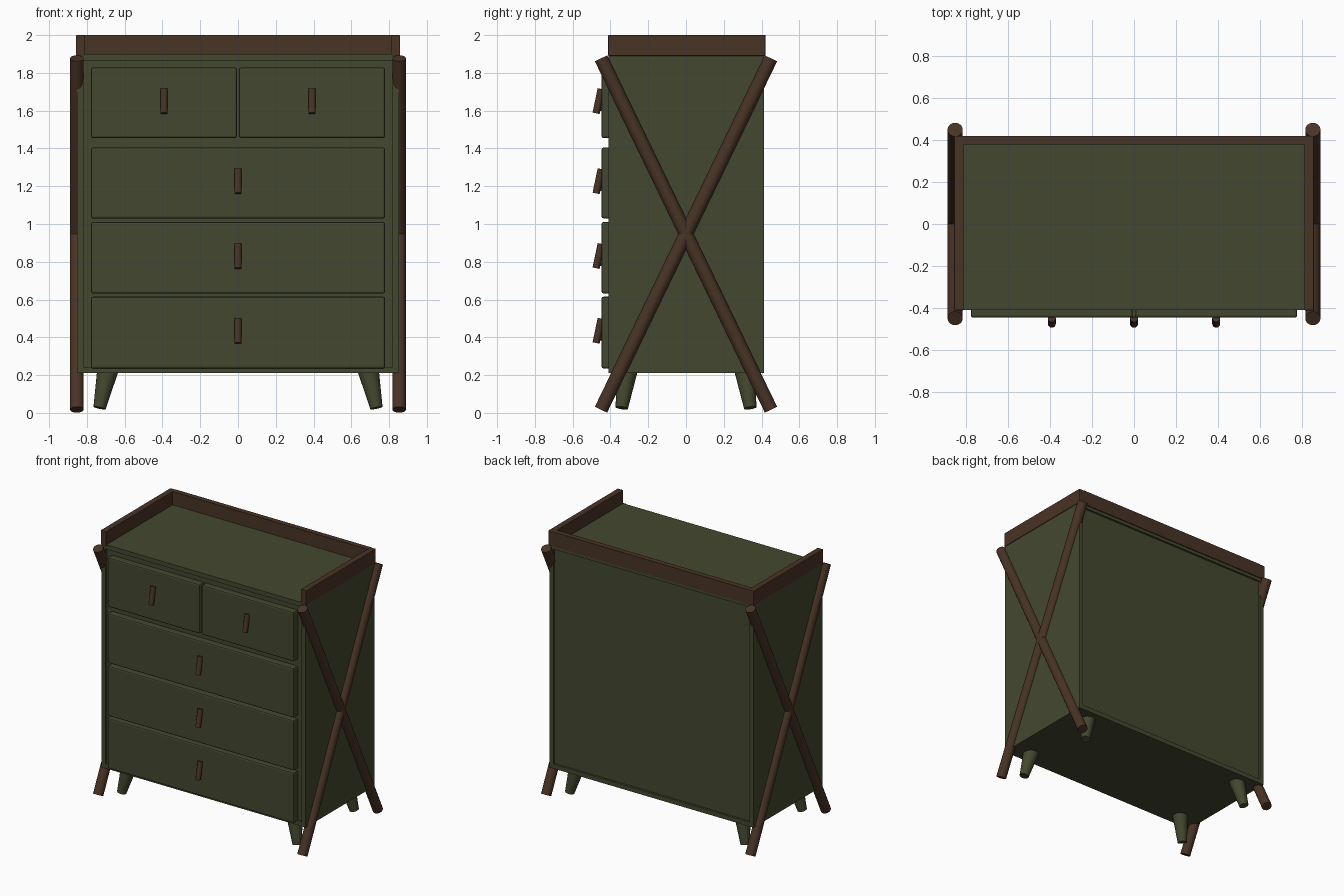
import bpy
import bmesh
from mathutils import Vector

cube = bpy.data.objects.get("Cube")
if cube:
    bpy.data.objects.remove(cube, do_unlink=True)


def make_material(name, rgb):
    mat = bpy.data.materials.new(name)
    mat.use_nodes = True
    mat.diffuse_color = (*rgb, 1)
    mat.node_tree.nodes["Principled BSDF"].inputs["Base Color"].default_value = (*rgb, 1)
    return mat


GREEN = make_material("olive_green_paint", (0.056, 0.064, 0.028))
BROWN = make_material("dark_brown_wood", (0.066, 0.033, 0.018))


def finish(name, bm, mat, bevel=0):
    mesh = bpy.data.meshes.new(name)
    bm.to_mesh(mesh)
    bm.free()
    mesh.materials.append(mat)
    obj = bpy.data.objects.new(name, mesh)
    bpy.context.collection.objects.link(obj)
    if bevel:
        mod = obj.modifiers.new("soft_edges", "BEVEL")
        mod.width = bevel
        mod.segments = 2
    return obj


def box_mesh(low, high):
    low, high = Vector(low), Vector(high)
    bm = bmesh.new()
    bmesh.ops.create_cube(bm, size=1)
    bmesh.ops.scale(bm, vec=high - low, verts=bm.verts)
    bmesh.ops.translate(bm, vec=(low + high) / 2, verts=bm.verts)
    return bm


def box(name, low, high, mat, bevel=0):
    return finish(name, box_mesh(low, high), mat, bevel)


def rod(name, start, end, r_start, r_end, mat, sides=24):
    """Round bar from start to end, with optional taper."""
    start, end = Vector(start), Vector(end)
    axis = end - start
    bm = bmesh.new()
    bmesh.ops.create_cone(bm, cap_ends=True, segments=sides, radius1=r_start,
                          radius2=r_end, depth=axis.length)
    bmesh.ops.rotate(bm, verts=bm.verts,
                     matrix=axis.to_track_quat("Z", "Y").to_matrix())
    bmesh.ops.translate(bm, vec=(start + end) / 2, verts=bm.verts)
    obj = finish(name, bm, mat)
    bpy.ops.object.select_all(action="DESELECT")
    bpy.context.view_layer.objects.active = obj
    obj.select_set(True)
    bpy.ops.object.shade_smooth_by_angle()
    return obj


# Cabinet with a shallow recessed panel on front and back
bm = box_mesh((-0.853, -0.41, 0.21), (0.853, 0.413, 1.9))
bm.normal_update()
panels = [f for f in bm.faces if abs(f.normal.y) > 0.9]
bmesh.ops.inset_individual(bm, faces=panels, thickness=0.048)
recessed = bmesh.ops.extrude_discrete_faces(bm, faces=panels)["faces"]
for face in recessed:
    shift = 0.015 if face.calc_center_median().y < 0 else -0.015
    bmesh.ops.translate(bm, vec=(0, shift, 0), verts=face.verts)
finish("cabinet", bm, GREEN)

# Raised rail around the sides and back of the top
box("back_rail", (-0.815, 0.38, 1.89), (0.815, 0.42, 2.0), BROWN)
for side, s in (("left", 1), ("right", -1)):
    x1, x2 = sorted((s * 0.812, s * 0.858))
    box(side + "_rail", (x1, -0.412, 1.89), (x2, 0.42, 2.0), BROWN, 0.004)


def handle(name, x, z):
    """Tilted grip with a strut back to the drawer."""
    rod(name + "_grip", (x, -0.449, z + 0.065), (x, -0.476, z - 0.064),
        0.019, 0.019, BROWN, 16)
    rod(name + "_strut", (x, -0.474, z - 0.055), (x, -0.435, z - 0.03),
        0.009, 0.009, BROWN, 12)


# Drawers: two small ones over three wide ones
drawers = [
    ("upper_right_drawer", -0.778, -0.006, 1.455, 1.828, 1.65),
    ("upper_left_drawer", 0.006, 0.778, 1.455, 1.828, 1.65),
    ("second_drawer", -0.778, 0.778, 1.03, 1.405, 1.226),
    ("third_drawer", -0.778, 0.778, 0.632, 1.01, 0.83),
    ("bottom_drawer", -0.778, 0.778, 0.235, 0.615, 0.434),
]
for name, x1, x2, z1, z2, grip_z in drawers:
    box(name, (x1, -0.447, z1), (x2, -0.39, z2), GREEN, 0.01)
    handle(name + "_handle", (x1 + x2) / 2, grip_z)

# Crossed side braces and splayed tapered feet
for side, s in (("left", 1), ("right", -1)):
    for end, d in (("front", -1), ("back", 1)):
        rod(f"{side}_{end}_brace", (s * 0.853, d * 0.45, 0.017),
            (s * 0.853, -d * 0.45, 1.877), 0.036, 0.036, BROWN)
        rod(f"{side}_{end}_foot", (s * 0.733, d * 0.34, 0.026),
            (s * 0.69, d * 0.312, 0.225), 0.033, 0.056, GREEN)
